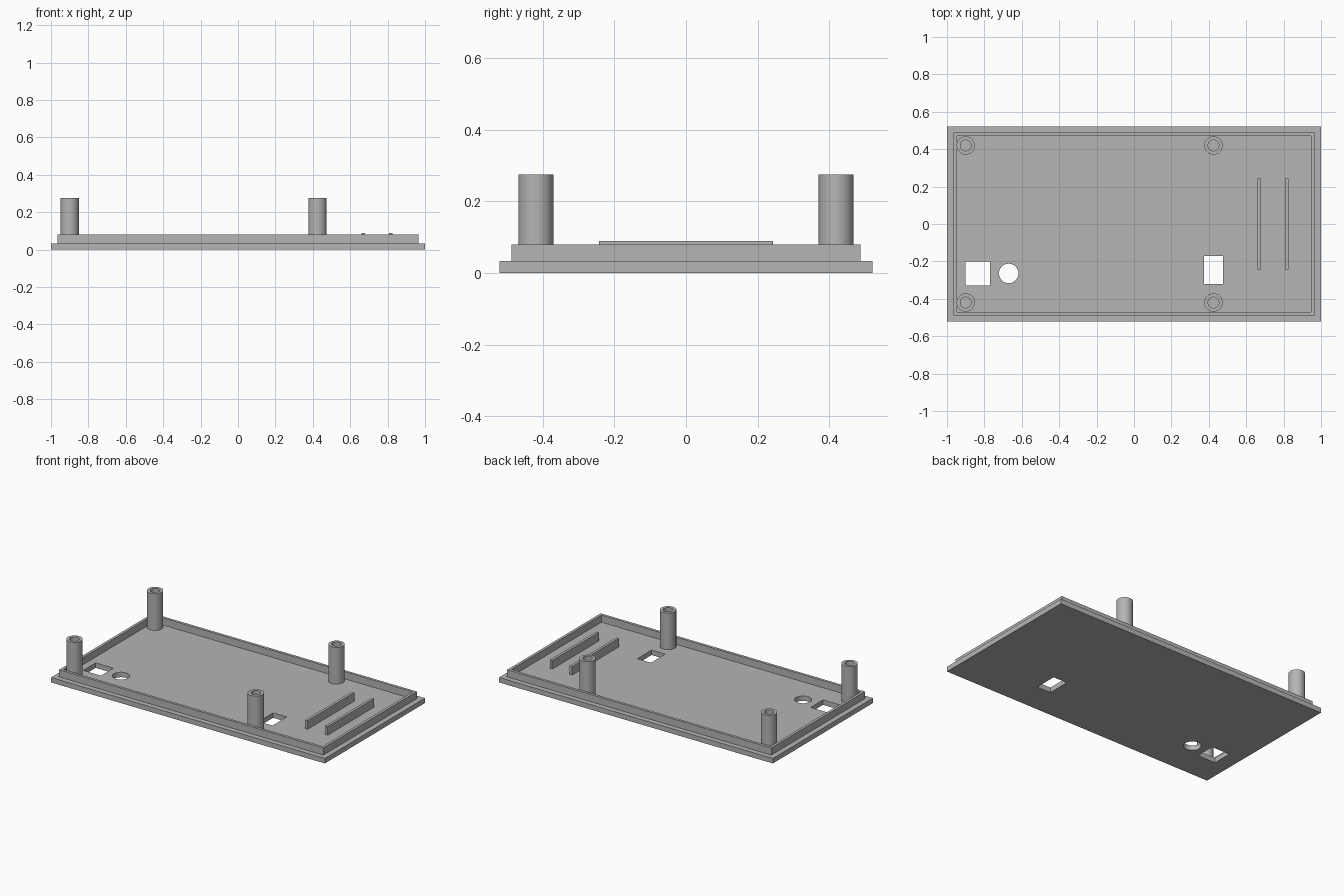
import bpy
import bmesh
import math

cube = bpy.data.objects.get("Cube")
if cube:
    bpy.data.objects.remove(cube, do_unlink=True)

PLATE_TOP, LIP_TOP, RIB_TOP, POST_TOP = 0.033, 0.08, 0.09, 0.275

grey = bpy.data.materials.new("matte grey")
grey.use_nodes = True
colour = (0.46, 0.46, 0.46, 1)
grey.diffuse_color = colour
grey.node_tree.nodes["Principled BSDF"].inputs["Base Color"].default_value = colour


def finish(name, bm):
    bmesh.ops.recalc_face_normals(bm, faces=bm.faces)
    mesh = bpy.data.meshes.new(name)
    bm.to_mesh(mesh)
    bm.free()
    mesh.materials.append(grey)
    obj = bpy.data.objects.new(name, mesh)
    bpy.context.collection.objects.link(obj)
    return obj


def activate(obj):
    bpy.ops.object.select_all(action='DESELECT')
    obj.select_set(True)
    bpy.context.view_layer.objects.active = obj


def box(name, x0, x1, y0, y1, z0, z1):
    bm = bmesh.new()
    bmesh.ops.create_cube(bm, size=1)
    for v in bm.verts:
        v.co.x = x1 if v.co.x > 0 else x0
        v.co.y = y1 if v.co.y > 0 else y0
        v.co.z = z1 if v.co.z > 0 else z0
    return finish(name, bm)


def ring(name, outer, inner, z0, z1):
    """Closed wall between two matching outlines."""
    bm = bmesh.new()
    loops = [[bm.verts.new((x, y, z)) for x, y in outline]
             for outline, z in ((outer, z0), (outer, z1), (inner, z1), (inner, z0))]
    n = len(outer)
    for k in range(4):
        a, b = loops[k], loops[(k + 1) % 4]
        for i in range(n):
            j = (i + 1) % n
            bm.faces.new((a[i], a[j], b[j], b[i]))
    return finish(name, bm)


def rectangle(hx, hy):
    return [(-hx, -hy), (hx, -hy), (hx, hy), (-hx, hy)]


def circle(cx, cy, r, n=48):
    return [(cx + r * math.cos(math.tau * i / n), cy + r * math.sin(math.tau * i / n))
            for i in range(n)]


def round_cutter(cx, cy, r):
    bm = bmesh.new()
    face = bm.faces.new([bm.verts.new((x, y, -0.1)) for x, y in circle(cx, cy, r)])
    top = bmesh.ops.extrude_face_region(bm, geom=[face])["geom"]
    bmesh.ops.translate(bm, vec=(0, 0, 0.3),
                        verts=[g for g in top if isinstance(g, bmesh.types.BMVert)])
    return finish("round_cutter", bm)


# Base plate with two rectangular windows and a round hole
plate = box("base_plate", -1, 1, -0.522, 0.522, 0, PLATE_TOP)
cutters = [box("window_cutter", -0.9, -0.77, -0.33, -0.2, -0.1, 0.2),
           box("window_cutter", 0.375, 0.475, -0.32, -0.17, -0.1, 0.2),
           round_cutter(-0.67, -0.264, 0.052)]
for cutter in cutters:
    cutter.hide_render = True
    activate(plate)
    mod = plate.modifiers.new("opening", 'BOOLEAN')
    mod.operation = 'DIFFERENCE'
    mod.solver = 'EXACT'
    mod.object = cutter
    bpy.ops.object.modifier_apply(modifier=mod.name)
    bpy.data.objects.remove(cutter, do_unlink=True)

# Raised locating lip
ring("locating_lip", rectangle(0.965, 0.488), rectangle(0.947, 0.47), PLATE_TOP, LIP_TOP)

# Hollow screw posts
for x, side in ((-0.9, "right"), (0.425, "left")):
    for y, end in ((-0.42, "front"), (0.42, "back")):
        post = ring(f"{end}_{side}_post", circle(x, y, 0.049), circle(x, y, 0.029),
                    PLATE_TOP, POST_TOP)
        activate(post)
        bpy.ops.object.shade_smooth_by_angle(angle=math.radians(30))

# Parallel support ribs
for name, x in (("inner_rib", 0.67), ("outer_rib", 0.816)):
    box(name, x - 0.009, x + 0.009, -0.243, 0.243, PLATE_TOP, RIB_TOP)
